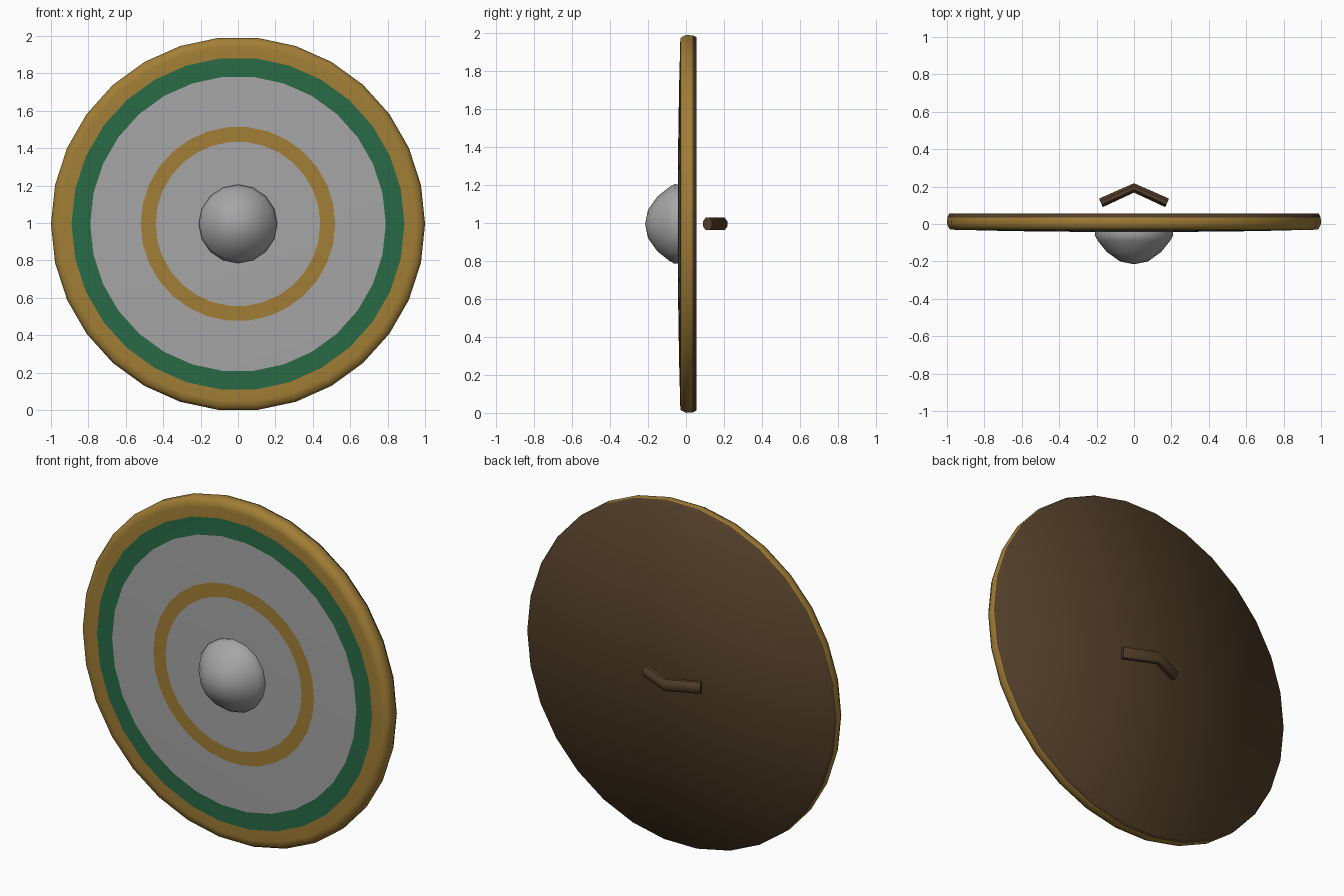
import bpy
import bmesh
from math import cos, sin, tau, radians
from mathutils import Vector

cube = bpy.data.objects.get("Cube")
if cube:
    bpy.data.objects.remove(cube)

CENTRE_Z = 0.995


def material(name, rgb):
    m = bpy.data.materials.new(name)
    m.use_nodes = True
    m.diffuse_color = (*rgb, 1)
    m.node_tree.nodes["Principled BSDF"].inputs["Base Color"].default_value = (*rgb, 1)
    return m


steel = material("grey steel", (0.38, 0.38, 0.38))
gold = material("aged gold", (0.36, 0.21, 0.037))
green = material("dark green", (0.022, 0.145, 0.063))
wood = material("dark wood", (0.085, 0.048, 0.022))


def finish(name, bm, mats, angle=35):
    bmesh.ops.recalc_face_normals(bm, faces=bm.faces)
    mesh = bpy.data.meshes.new(name)
    bm.to_mesh(mesh)
    bm.free()
    for m in mats:
        mesh.materials.append(m)
    for p in mesh.polygons:
        p.use_smooth = True
    mesh.set_sharp_from_angle(angle=radians(angle))
    obj = bpy.data.objects.new(name, mesh)
    obj.location.z = CENTRE_Z
    bpy.context.collection.objects.link(obj)


def skin(bm, rings, bands=None):
    """Join successive vertex rings; a one-vertex ring closes as a fan."""
    for k, (a, b) in enumerate(zip(rings, rings[1:])):
        n = max(len(a), len(b))
        for i in range(n):
            j = (i + 1) % n
            loop = [a[i % len(a)], a[j % len(a)], b[j % len(b)], b[i % len(b)]]
            face = bm.faces.new(list(dict.fromkeys(loop)))
            if bands:
                face.material_index = bands[k]


def revolve(name, profile, sides, mats, bands=None, angle=35):
    """Spin (radius, y) points about the front-to-back axis."""
    bm = bmesh.new()
    rings = []
    for r, y in profile:
        count = sides if r else 1
        rings.append([bm.verts.new((r * cos(tau * i / sides), y, r * sin(tau * i / sides)))
                      for i in range(count)])
    skin(bm, rings, bands)
    finish(name, bm, mats, angle)


# Shield board: gently domed front with painted rings, rounded rim, wooden back
revolve("shield_board",
        [(0, -0.043), (0.44, -0.041), (0.52, -0.04), (0.79, -0.035), (0.89, -0.032),
         (0.95, -0.032), (0.985, -0.028), (1.0, 0.0), (0.998, 0.035), (0.988, 0.056), (0, 0.056)],
        30, [steel, gold, green, wood],
        [0, 1, 0, 2, 1, 1, 1, 1, 3, 3], 65)

# Central boss
revolve("boss",
        [(0.205, -0.03), (0.21, -0.06), (0.193, -0.09), (0.145, -0.15),
         (0.075, -0.2), (0, -0.215)],
        16, [steel], angle=60)

# Bent hand grip behind the board, mitred in the middle
bm = bmesh.new()
path = [Vector((-0.177, 0.113, 0)), Vector((0, 0.193, 0)), Vector((0.177, 0.113, 0))]
left = (path[1] - path[0]).normalized()
right = (path[2] - path[1]).normalized()
rings = []
for point, tangent in zip(path, (left, (left + right).normalized(), right)):
    side = Vector((-tangent.y, tangent.x, 0))
    rings.append([bm.verts.new(point + side * 0.027 * cos(tau * (i + 0.5) / 8)
                               + Vector((0, 0, 0.036 * sin(tau * (i + 0.5) / 8))))
                  for i in range(8)])
skin(bm, rings)
for end in (rings[0], rings[-1]):
    bm.faces.new(end)
finish("hand_grip", bm, [wood], 50)
